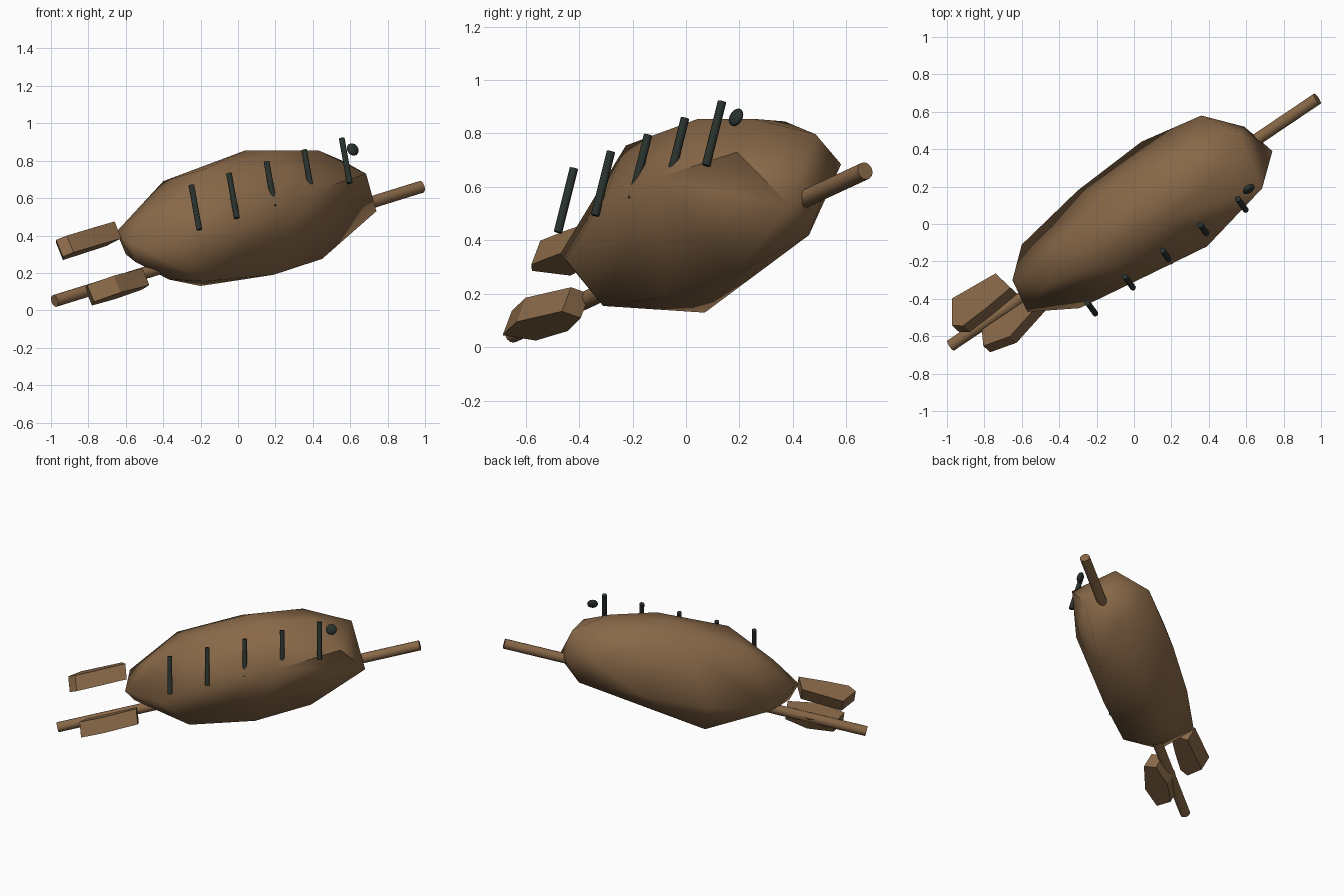
import bpy, bmesh, math
from mathutils import Vector, Matrix

cube = bpy.data.objects.get("Cube")
if cube:
    bpy.data.objects.remove(cube, do_unlink=True)


def material(name, rgb):
    m = bpy.data.materials.new(name)
    m.use_nodes = True
    m.diffuse_color = (*rgb, 1)
    m.node_tree.nodes["Principled BSDF"].inputs["Base Color"].default_value = (*rgb, 1)
    return m


brown = material("toasted brown", (0.25, 0.14, 0.065))
char = material("charred black", (0.022, 0.032, 0.027))


def finish(name, bm, mat, smooth=None):
    bmesh.ops.recalc_face_normals(bm, faces=bm.faces)
    mesh = bpy.data.meshes.new(name)
    bm.to_mesh(mesh)
    bm.free()
    mesh.materials.append(mat)
    ob = bpy.data.objects.new(name, mesh)
    bpy.context.collection.objects.link(ob)
    if smooth:
        bpy.ops.object.select_all(action='DESELECT')
        ob.select_set(True)
        bpy.context.view_layer.objects.active = ob
        bpy.ops.object.shade_smooth_by_angle(angle=math.radians(smooth))
    return ob


def rod(name, a, b, radius, sides, mat):
    a, b = Vector(a), Vector(b)
    rot = (b - a).to_track_quat('Z', 'Y').to_matrix().to_4x4()
    bm = bmesh.new()
    bmesh.ops.create_cone(bm, cap_ends=True, segments=sides, radius1=radius,
                          radius2=radius, depth=(b - a).length,
                          matrix=Matrix.Translation((a + b) / 2) @ rot)
    return finish(name, bm, mat, 40)


STICK_DIR = Vector((0.80, 0.547, 0.2485)).normalized()
UP = Vector((-0.171, 0.239, 0.956))

# skewer running through the fish
rod("skewer", (-0.98, -0.65, 0.05), (0.98, 0.67, 0.66), 0.033, 14, brown)

# plump low-poly body: a convex skin over the corners of each region
back = [(-0.4, -0.12, 0.69), (-0.18, -0.225, 0.755), (0.04, 0.09, 0.855), (0.2, 0.045, 0.855),
        (0.43, 0.25, 0.855), (0.255, 0.37, 0.845), (-0.1, 0.186, 0.775)]
head = [(0.565, 0.485, 0.797), (0.685, 0.19, 0.73), (0.74, 0.39, 0.53),
        (0.59, 0.52, 0.59), (0.53, 0.46, 0.42)]
belly = [(0.45, 0.19, 0.275), (0.19, -0.076, 0.19), (-0.2, 0.07, 0.13),
         (-0.17, -0.31, 0.155), (-0.37, -0.22, 0.165)]
tail = [(-0.55, -0.39, 0.26), (-0.57, -0.47, 0.35), (-0.65, -0.3, 0.42),
        (-0.6, -0.11, 0.3), (-0.47, -0.326, 0.55)]
flanks = [(-0.29, -0.45, 0.33), (0, -0.31, 0.55), (0.39, -0.12, 0.63),
          (0.36, 0.58, 0.685), (0.04, 0.44, 0.45), (-0.3, 0.18, 0.35)]
bm = bmesh.new()
skin = [bm.verts.new(p) for p in back + head + belly + tail + flanks]
hull = bmesh.ops.convex_hull(bm, input=skin)
bmesh.ops.delete(bm, geom=list(set(hull["geom_interior"])), context='VERTS')
finish("body", bm, brown, 70)


# tail fins: slanted plates, outline given as (distance from body, across)
def fin(name, corner, outline):
    across = (UP - STICK_DIR * UP.dot(STICK_DIR)).normalized().cross(STICK_DIR)
    depth = Vector((0.036, -0.034, -0.09))
    bm = bmesh.new()
    top = [bm.verts.new(Vector(corner) - STICK_DIR * k + across * m) for k, m in outline]
    bottom = [bm.verts.new(v.co + depth) for v in top]
    bm.faces.new(top)
    bm.faces.new(bottom)
    for i in range(len(top)):
        bm.faces.new((top[i - 1], top[i], bottom[i], bottom[i - 1]))
    return finish(name, bm, brown)


fin("upper_tail_fin", (-0.66, -0.34, 0.475),
    [(0, 0), (0.18, -0.018), (0.335, -0.026), (0.385, 0.01), (0.31, 0.135), (0.033, 0.113)])
fin("lower_tail_fin", (-0.51, -0.43, 0.225),
    [(0, 0), (0.226, -0.057), (0.38, -0.017), (0.326, 0.097), (0.15, 0.125), (0, 0.085)])

# evenly spaced grill marks
for i in range(5):
    mid = Vector((-0.228, -0.449, 0.55)) + Vector((0.201, 0.1385, 0.0625)) * i
    rod(f"grill_mark_{i + 1}", mid - UP * 0.125, mid + UP * 0.125, 0.016, 10, char)

# flattened eye
facing = Vector((0.52, -0.742, 0.423)).to_track_quat('Z', 'Y').to_matrix().to_4x4()
bm = bmesh.new()
bmesh.ops.create_uvsphere(bm, u_segments=12, v_segments=8, radius=1,
                          matrix=Matrix.Translation((0.613, 0.187, 0.86)) @ facing
                          @ Matrix.Diagonal((0.036, 0.036, 0.018, 1)))
finish("eye", bm, char, 60)
